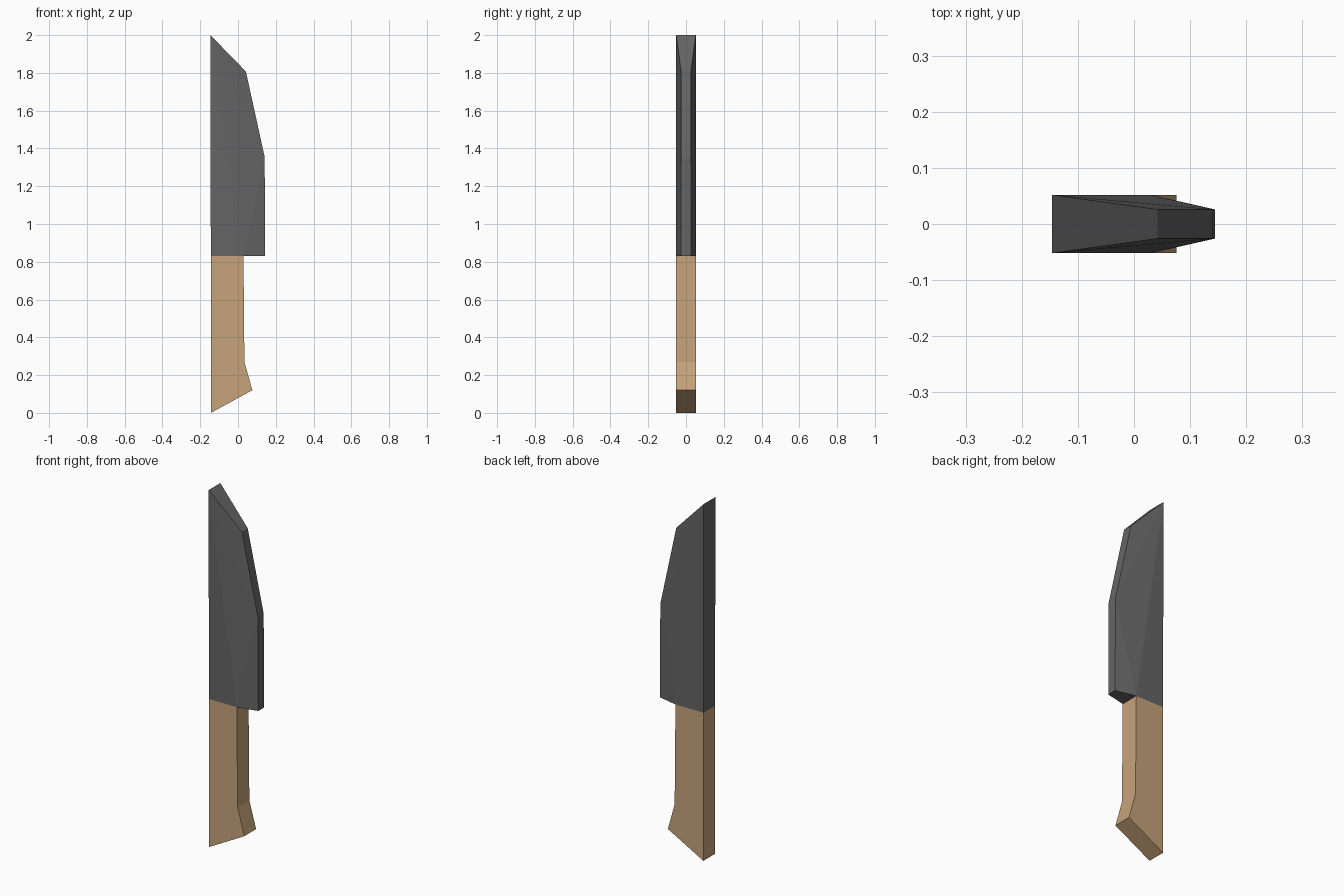
import bpy, bmesh

if "Cube" in bpy.data.objects:
    bpy.data.objects.remove(bpy.data.objects["Cube"])

T = 0.052   # half thickness of spine and handle
E = 0.026   # half thickness of cutting edge


def material(name, color):
    m = bpy.data.materials.new(name)
    m.diffuse_color = (*color, 1)
    m.use_nodes = True
    m.node_tree.nodes["Principled BSDF"].inputs["Base Color"].default_value = m.diffuse_color
    return m


def slab(name, profile, mat, side_faces):
    """Mirror an outline of (x, half thickness, z) across y = 0 and join the rims."""
    bm = bmesh.new()
    front = [bm.verts.new((x, -t, z)) for x, t, z in profile]
    back = [bm.verts.new((x, t, z)) for x, t, z in profile]
    for face in side_faces:
        bm.faces.new([front[i] for i in face])
        bm.faces.new([back[i] for i in reversed(face)])
    n = len(profile)
    for i in range(n):
        j = (i + 1) % n
        bm.faces.new((front[j], front[i], back[i], back[j]))
    bmesh.ops.recalc_face_normals(bm, faces=bm.faces[:])
    mesh = bpy.data.meshes.new(name)
    bm.to_mesh(mesh)
    bm.free()
    obj = bpy.data.objects.new(name, mesh)
    obj.data.materials.append(mat)
    bpy.context.collection.objects.link(obj)
    return obj


# Blade: thick spine, thinner blunt cutting edge
slab("blade", [(-0.144, T, 0.83), (0.029, T, 0.83), (0.144, E, 0.83),
               (0.141, E, 1.355), (0.042, E, 1.807), (-0.146, T, 2.0)],
     material("dark_steel", (0.13, 0.13, 0.13)),
     [(0, 1, 5), (1, 2, 3), (1, 3, 5), (3, 4, 5)])

# Handle: straight grip with a flared, slanted butt
slab("handle", [(-0.144, T, 0.0), (0.076, T, 0.12), (0.034, T, 0.27),
                (0.029, T, 0.83), (-0.144, T, 0.83)],
     material("wood", (0.57, 0.37, 0.2)),
     [(0, 1, 2, 3, 4)])
